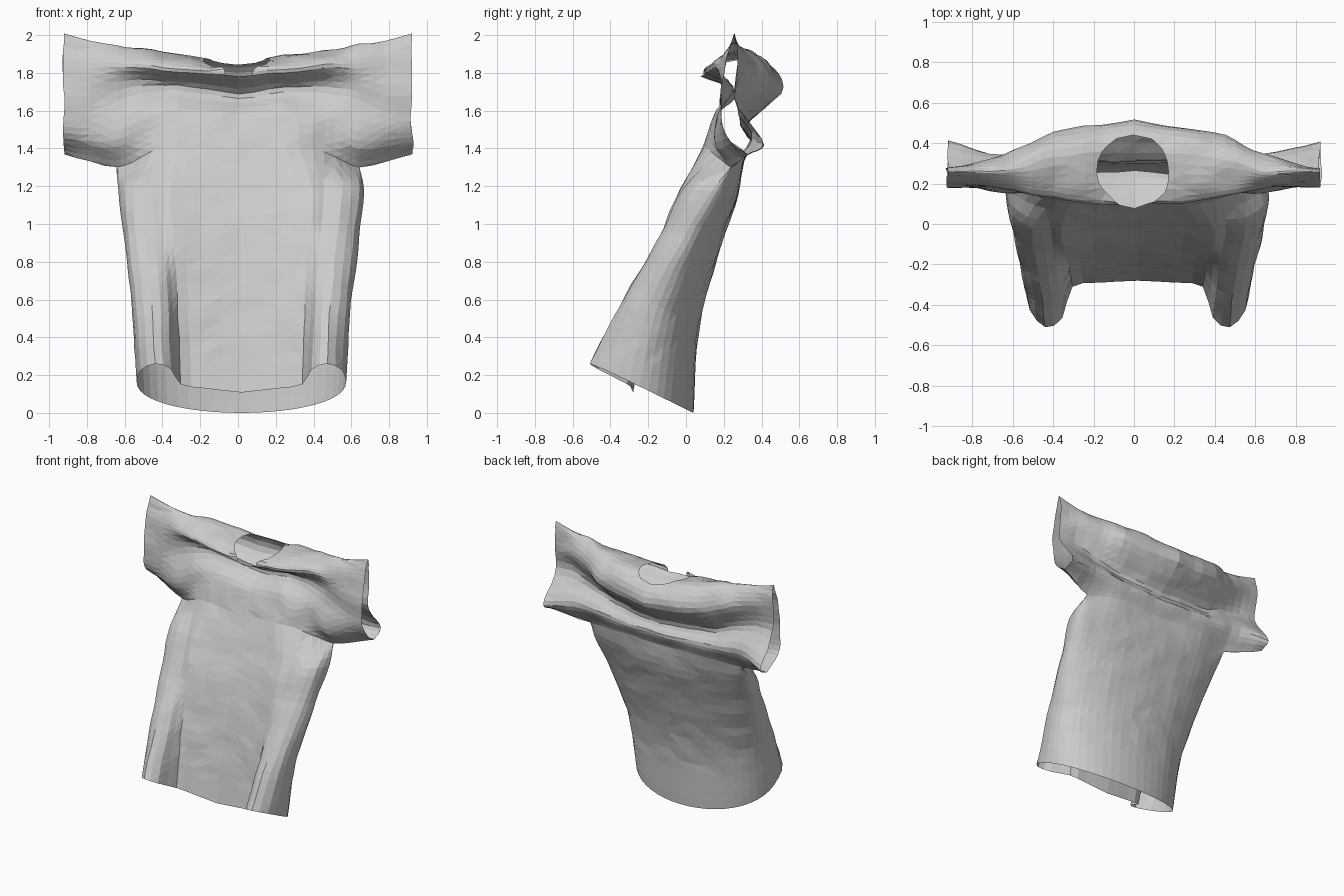
import bpy, bmesh, math
from mathutils import Vector, noise

cube = bpy.data.objects.get("Cube")
if cube:
    bpy.data.objects.remove(cube)


def spline(knots, values, t):
    """Smooth curve through vectors placed at rising knots."""
    last = len(knots) - 1
    i = 0
    while i < last - 1 and t > knots[i + 1]:
        i += 1

    def tangent(j):
        a, b = max(j - 1, 0), min(j + 1, last)
        return (values[b] - values[a]) / (knots[b] - knots[a])

    h = knots[i + 1] - knots[i]
    s = (t - knots[i]) / h
    start, end = values[i], values[i + 1]
    ease = s * s * (3 - 2 * s)
    return (start.lerp(end, ease) + tangent(i) * (h * s * (1 - s) ** 2)
            - tangent(i + 1) * (h * s * s * (1 - s)))


# Yoke and sleeve sections: chest, collar fold, shoulder, back bulge, ridge (y, z)
SECTIONS = {
    0.0: [(.09, 1.40), (.15, 1.57), (.26, 1.69), (.08, 1.79), (.20, 1.84),
          (.44, 1.84), (.51, 1.70), (.32, 1.51), (.35, 1.42), (.30, 1.32)],
    0.4: [(.11, 1.40), (.16, 1.58), (.24, 1.73), (.125, 1.82), (.20, 1.89),
          (.37, 1.90), (.45, 1.74), (.29, 1.55), (.345, 1.44), (.30, 1.33)],
    0.64: [(.24, 1.30), (.15, 1.46), (.195, 1.70), (.17, 1.84), (.22, 1.92),
           (.28, 1.94), (.35, 1.82), (.27, 1.62), (.35, 1.47), (.24, 1.30)],
    0.78: [(.28, 1.33), (.19, 1.46), (.18, 1.63), (.20, 1.84), (.24, 1.95),
           (.27, 1.96), (.30, 1.84), (.265, 1.66), (.37, 1.46), (.28, 1.33)],
    0.92: [(.33, 1.37), (.21, 1.47), (.18, 1.62), (.21, 1.85), (.245, 1.98),
           (.26, 2.00), (.275, 1.87), (.265, 1.65), (.41, 1.43), (.33, 1.37)],
}
STATIONS = list(SECTIONS)
HALF = 12          # columns from side seam to centre
ARMPIT = 0.64
PROFILE_STEPS = 40


def yoke_point(x, v):
    """Point on the yoke at side position x and profile position v."""
    reach = min(abs(x), STATIONS[-1])
    ring = [spline(STATIONS, [Vector(SECTIONS[s][k]) for s in STATIONS], reach)
            for k in range(10)]
    y, z = spline(range(10), ring, v)
    return Vector((x, y, z))


# Torso levels: back height, forward tilt, half width, back, side, fold, front
LEVELS = [Vector(level) for level in (
    (0.00, .49, .555, .04, -.30, -.51, -.28),
    (0.45, .40, .580, .07, -.20, -.33, -.20),
    (0.90, .25, .625, .19, .00, -.12, -.09),
    (1.18, .10, .650, .285, .15, .00, .01))]


def torso_point(level, angle, front):
    """Point on a tilted torso ring, angle running from -x seam to +x seam."""
    zb, tilt, w, back, side, fold, centre = level
    if front:
        fraction = min(angle, math.pi - angle) / (math.pi / 2)
        outline = [Vector(p) for p in (
            (w, side), (w * .96, side * .4 + fold * .6), (w * .82, fold),
            (w * .67, fold * .8 + centre * .2), (w * .58, centre - .03),
            (w * .35, centre - .01), (0, centre))]
        x, y = spline(range(7), outline, fraction * 6)
        x = math.copysign(x, angle - math.pi / 2)
        sag = -.1 * tilt * (1 - abs(x) / w)
    else:
        x = -w * math.cos(angle)
        y = side + (back - side) * math.sin(angle) ** .9
        sag = 0
    return Vector((x + .018, y, zb - tilt * (y - back) + sag))


bm = bmesh.new()


def add_grid(rows, skip=lambda centre, j: False):
    """Join rows of points into quads, leaving out the skipped cells."""
    grid = [[bm.verts.new(p) for p in row] for row in rows]
    for a, b in zip(grid, grid[1:]):
        for j in range(len(a) - 1):
            corners = [a[j], a[j + 1], b[j + 1], b[j]]
            centre = sum((c.co for c in corners), Vector()) / 4
            if not skip(centre, j):
                bm.faces.new(corners)


# Yoke with sleeves, open at the neck and cuffs
angles = [math.pi * i / (2 * HALF) for i in range(2 * HALF + 1)]
body_xs = [-ARMPIT * math.cos(a) for a in angles]
sleeve_xs = [ARMPIT + .07 * k for k in range(1, 4)] + [STATIONS[-1]]
all_xs = [-x for x in reversed(sleeve_xs)] + body_xs + sleeve_xs
NECK = Vector((0, .26))
NECK_RADIUS = .18


def in_neck(centre, j):
    v = (j + .5) * 9 / PROFILE_STEPS
    return 3 < v < 5.4 and (centre.xy - NECK).length < NECK_RADIUS


add_grid([[yoke_point(x, 9 * j / PROFILE_STEPS) for j in range(PROFILE_STEPS + 1)]
          for x in all_xs], in_neck)

# Round off the neckline
for v in bm.verts:
    if v.is_boundary and v.link_faces and abs(v.co.x) < .3 and v.co.z > 1.7:
        v.co.xy = NECK + (v.co.xy - NECK).normalized() * NECK_RADIUS

# Torso from the hem up to the yoke
STEPS = 20
for front in (True, False):
    rows = []
    for s in range(STEPS + 1):
        row = []
        for a, x in zip(angles, body_xs):
            column = [torso_point(level, a, front) for level in LEVELS]
            column.append(yoke_point(x, 0 if front else 9))
            row.append(spline((0, .33, .66, .87, 1), column, s / STEPS))
        rows.append(row)
    add_grid(rows)

bmesh.ops.delete(bm, geom=[v for v in bm.verts if not v.link_faces], context='VERTS')
bmesh.ops.remove_doubles(bm, verts=bm.verts, dist=.002)

# Cloth wrinkles, stronger around the yoke
for v in bm.verts:
    if .3 < v.co.z < 1.95:
        v.co += noise.noise_vector(v.co * 7) * (.014 if v.co.z > 1.4 else .008)
bmesh.ops.recalc_face_normals(bm, faces=bm.faces)
bmesh.ops.triangulate(bm, faces=bm.faces)

mesh = bpy.data.meshes.new("shirt")
bm.to_mesh(mesh)
bm.free()
shirt = bpy.data.objects.new("shirt", mesh)
bpy.context.collection.objects.link(shirt)

# Plain cloth colour
cloth = bpy.data.materials.new("light grey cloth")
cloth.use_nodes = True
colour = (.6, .6, .6, 1)
cloth.diffuse_color = colour
cloth.node_tree.nodes["Principled BSDF"].inputs["Base Color"].default_value = colour
mesh.materials.append(cloth)
